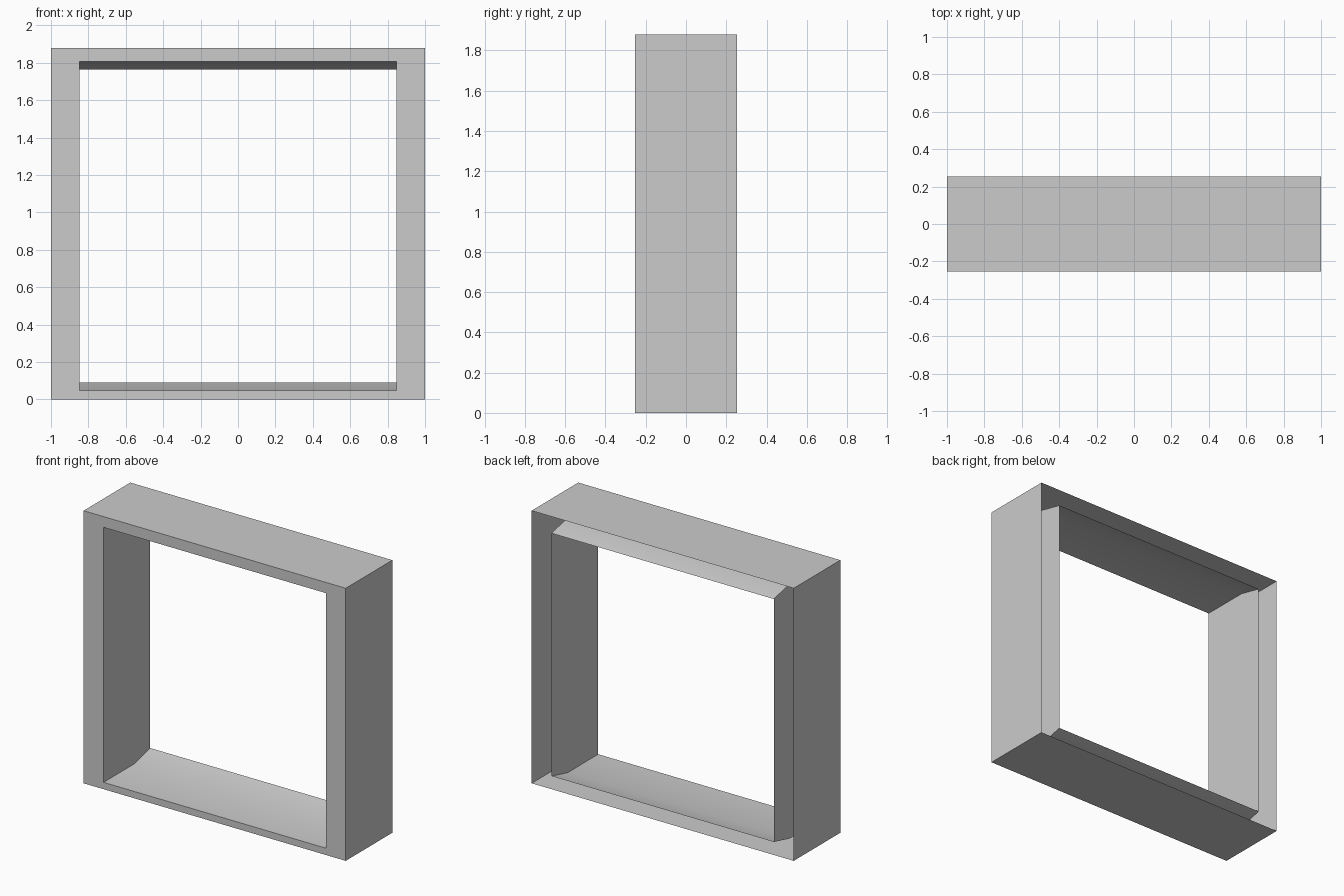
import bpy, bmesh

if "Cube" in bpy.data.objects:
    bpy.data.objects.remove(bpy.data.objects["Cube"])

D = 0.254  # half depth

# Rectangular loops (half width, z low, z high, y), from the open back edge of
# the casing, round the front face and back along the flared lining
LOOPS = [
    (1.0, 0.0, 1.88, D),
    (1.0, 0.0, 1.88, -D),
    (0.848, 0.047, 1.806, -D),
    (0.848, 0.047, 1.806, 0.08),
    (0.848, 0.09, 1.765, D),
]


def ring(bm, w, z0, z1, y):
    return [bm.verts.new(p) for p in ((-w, y, z0), (w, y, z0), (w, y, z1), (-w, y, z1))]


# Thin hollow frame, open at the back
bm = bmesh.new()
rings = [ring(bm, *loop) for loop in LOOPS]
for a, b in zip(rings, rings[1:]):
    for i in range(4):
        j = (i + 1) % 4
        bm.faces.new((a[i], b[i], b[j], a[j]))
bm.normal_update()
# Make the front face point forward, with the rest following it
front = next(f for f in bm.faces if abs(f.normal.y) > 0.9)
if front.normal.y > 0:
    bmesh.ops.reverse_faces(bm, faces=bm.faces[:])

mesh = bpy.data.meshes.new("hollow_frame")
bm.to_mesh(mesh)
bm.free()
frame = bpy.data.objects.new("hollow_frame", mesh)
bpy.context.collection.objects.link(frame)

# Soft bend in the lining, sharp corners elsewhere
bpy.context.view_layer.objects.active = frame
frame.select_set(True)
bpy.ops.object.shade_smooth_by_angle()
